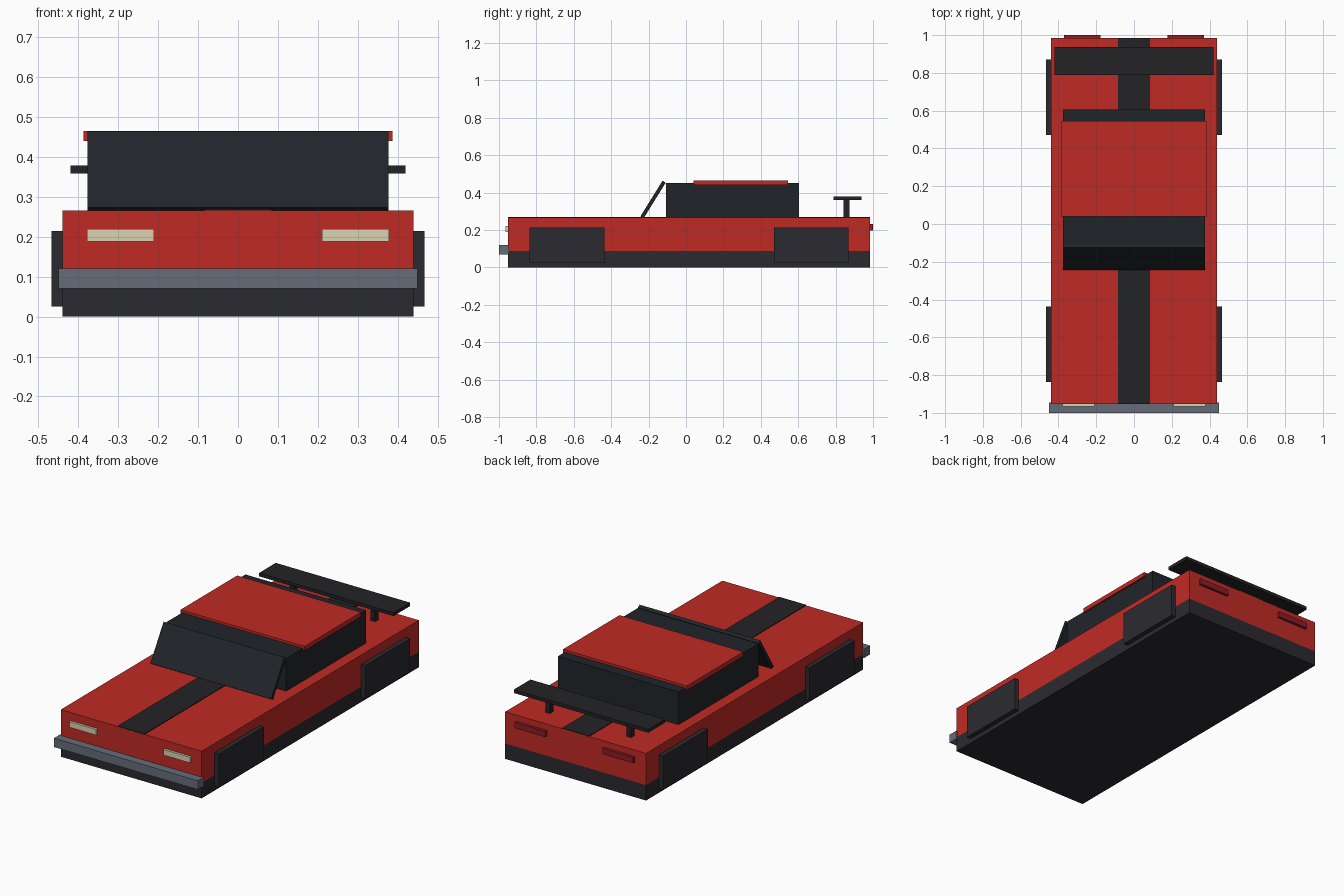
import bpy
import bmesh
import math
from mathutils import Matrix

if "Cube" in bpy.data.objects:
    bpy.data.objects.remove(bpy.data.objects["Cube"])


def paint(name, hex_code):
    # sRGB hex to linear material colour
    mat = bpy.data.materials.new(name)
    rgb = [int(hex_code[i:i + 2], 16) / 255 for i in (0, 2, 4)]
    mat.diffuse_color = [((c + 0.055) / 1.055) ** 2.4 for c in rgb] + [1]
    mat.use_nodes = True
    mat.node_tree.nodes["Principled BSDF"].inputs["Base Color"].default_value = mat.diffuse_color
    return mat


RED = paint("red_paint", "C02A24")
SILL = paint("dark_trim", "2A2A30")
GLASS = paint("dark_glass", "20252A")
BLACK = paint("black_trim", "232326")
STEEL = paint("bumper_grey", "666D79")
CREAM = paint("headlight_cream", "DAD2B2")
LAMP = paint("tail_light_red", "8E1C26")


def box(name, x, y, z, mat, tilt=0):
    """Box from (min, max) ranges, optionally tilted about its centre's x axis."""
    bm = bmesh.new()
    size = [r[1] - r[0] for r in (x, y, z)]
    bmesh.ops.create_cube(bm, size=1, matrix=Matrix.Diagonal((*size, 1)))
    mesh = bpy.data.meshes.new(name)
    bm.to_mesh(mesh)
    bm.free()
    mesh.materials.append(mat)
    obj = bpy.data.objects.new(name, mesh)
    obj.location = [(r[0] + r[1]) / 2 for r in (x, y, z)]
    obj.rotation_euler.x = math.radians(tilt)
    bpy.context.collection.objects.link(obj)
    return obj


def pair(name, x, y, z, mat):
    # right part and its mirrored left twin
    box(name + "_right", x, y, z, mat)
    box(name + "_left", (-x[1], -x[0]), y, z, mat)


# Body
box("chassis", (-0.44, 0.44), (-0.953, 0.985), (0, 0.087), SILL)
box("body", (-0.44, 0.44), (-0.953, 0.985), (0.087, 0.266), RED)
box("centre_stripe", (-0.084, 0.084), (-0.953, 0.985), (0.262, 0.27), BLACK)

# Cabin, roof and leaning windscreen
box("cabin", (-0.377, 0.377), (-0.108, 0.605), (0.26, 0.451), GLASS)
box("roof", (-0.387, 0.387), (0.04, 0.545), (0.44, 0.465), RED)
box("windscreen", (-0.377, 0.377), (-0.186, -0.166), (0.251, 0.475), GLASS, tilt=-31.8)

# Wheel blocks
pair("front_wheel", (0.40, 0.467), (-0.836, -0.437), (0.025, 0.214), SILL)
pair("rear_wheel", (0.40, 0.467), (0.471, 0.87), (0.025, 0.214), SILL)

# Bumper and lights
box("front_bumper", (-0.45, 0.45), (-1.0, -0.945), (0.07, 0.12), STEEL)
pair("headlight", (0.21, 0.378), (-0.966, -0.94), (0.188, 0.22), CREAM)
pair("tail_light", (0.178, 0.37), (0.97, 1.0), (0.198, 0.231), LAMP)

# Rear wing on two posts
box("rear_wing", (-0.42, 0.42), (0.788, 0.937), (0.359, 0.378), BLACK)
pair("wing_post", (0.24, 0.268), (0.841, 0.873), (0.26, 0.362), BLACK)
